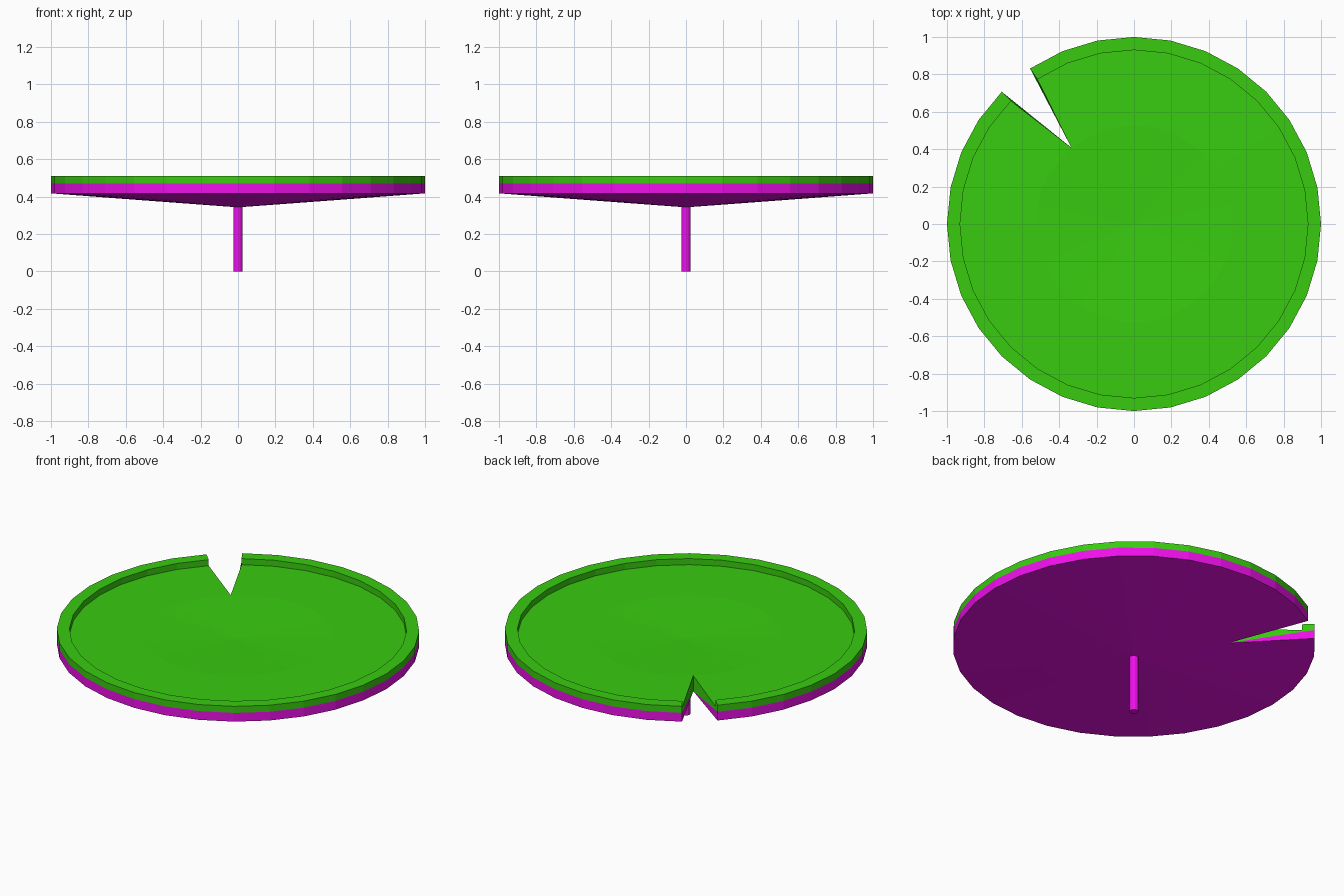
import bpy, bmesh, math

if "Cube" in bpy.data.objects:
    bpy.data.objects.remove(bpy.data.objects["Cube"])

def material(name, rgb):
    m = bpy.data.materials.new(name)
    m.diffuse_color = (*rgb, 1)
    m.use_nodes = True
    m.node_tree.nodes["Principled BSDF"].inputs["Base Color"].default_value = m.diffuse_color
    return m

green = material("leaf_green", (0.04, 0.6, 0.005))
magenta = material("underside_magenta", (0.85, 0.005, 0.82))

# Floating leaf: radial profile (r, z) from top centre over the rim to bottom centre
SIDES, TIP_R = 32, 0.527
profile = [(0, 0.455), (TIP_R, 0.476), (0.93, 0.473), (0.93, 0.51), (1, 0.51),
           (1, 0.47), (1, 0.417), (TIP_R, 0.381), (0, 0.342)]
start = math.radians(135)
step = math.tau / SIDES
bm = bmesh.new()
rows = []
for r, z in profile:
    if r == 0:
        rows.append([bm.verts.new((0, 0, z))] * SIDES)
        continue
    row = []
    for k in range(SIDES):
        a = start + k * step
        if r == TIP_R and k in (0, SIDES - 1):
            if k:                       # both notch sides meet at the tip
                row.append(row[0])
                continue
            a -= step / 2
        row.append(bm.verts.new((r * math.cos(a), r * math.sin(a), z)))
    rows.append(row)

def face(verts, mat):
    f = bm.faces.new(list(dict.fromkeys(verts)))
    f.material_index = mat

for i in range(len(rows) - 1):
    a, b = rows[i], rows[i + 1]
    for k in range(SIDES - 1):
        face([a[k], b[k], b[k + 1], a[k + 1]], int(i >= 5))

# Notch walls
for k in (0, SIDES - 1):
    face([rows[i][k] for i in (1, 2, 3, 4, 5, 7)], 0)
    face([rows[i][k] for i in (5, 6, 7)], 1)
bmesh.ops.recalc_face_normals(bm, faces=bm.faces)
mesh = bpy.data.meshes.new("leaf_pad")
bm.to_mesh(mesh)
bm.free()
mesh.materials.append(green)
mesh.materials.append(magenta)
bpy.context.collection.objects.link(bpy.data.objects.new("leaf_pad", mesh))

# Stem
bpy.ops.mesh.primitive_cylinder_add(vertices=12, radius=0.025, depth=0.35, location=(0, 0, 0.175))
stem = bpy.context.object
stem.name = "stem"
stem.data.materials.append(magenta)
